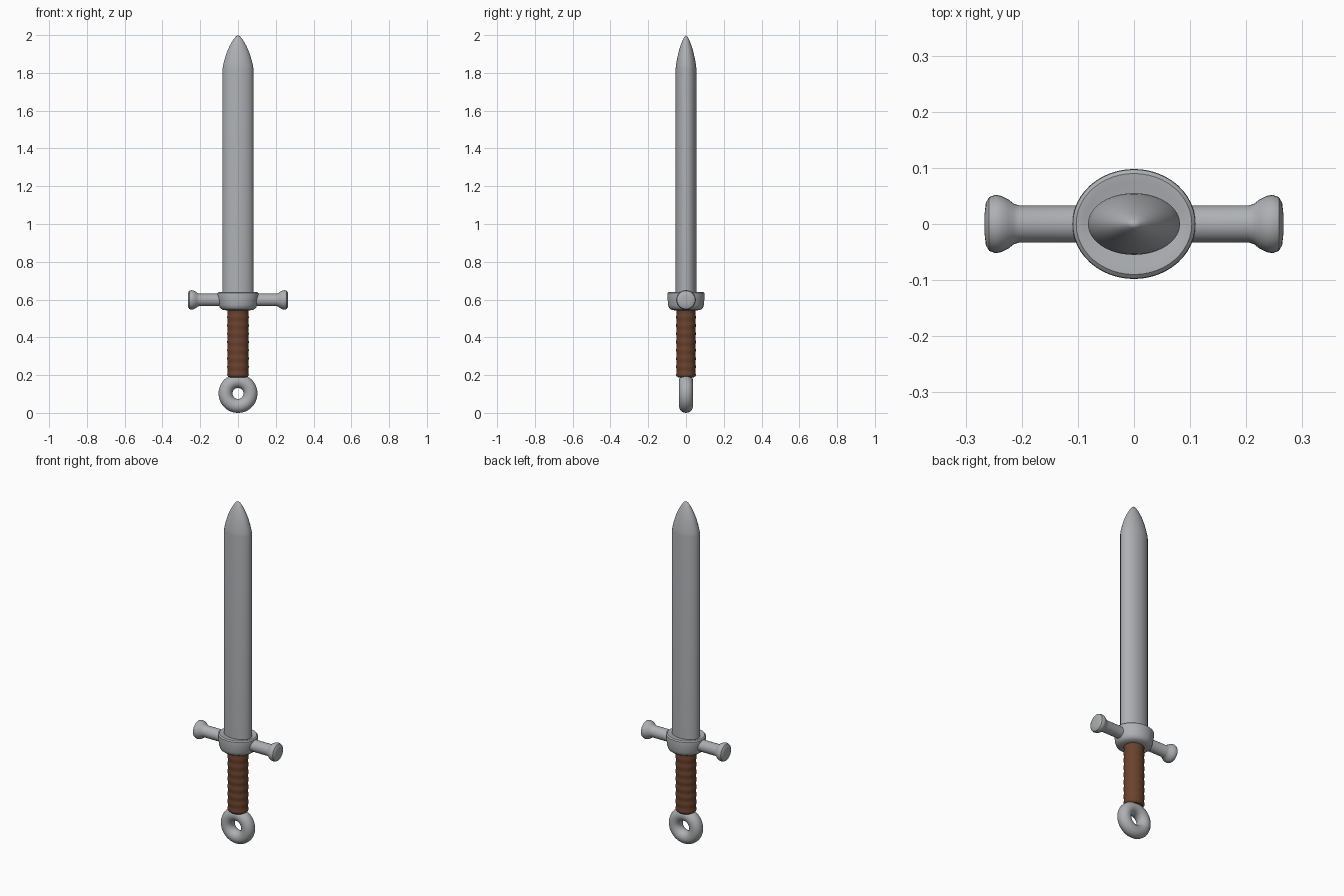
import bpy, bmesh, math
from mathutils import Matrix

if "Cube" in bpy.data.objects:
    bpy.data.objects.remove(bpy.data.objects["Cube"])


def material(name, rgb):
    m = bpy.data.materials.new(name)
    m.diffuse_color = (*rgb, 1)
    m.use_nodes = True
    m.node_tree.nodes["Principled BSDF"].inputs["Base Color"].default_value = m.diffuse_color
    return m


STEEL = material("grey steel", (0.42, 0.435, 0.455))
LEATHER = material("brown leather", (0.145, 0.055, 0.027))


def finish(obj, mat, angle=35):
    obj.data.materials.append(mat)
    bpy.ops.object.select_all(action='DESELECT')
    obj.select_set(True)
    bpy.context.view_layer.objects.active = obj
    bpy.ops.object.shade_smooth_by_angle(angle=math.radians(angle))


def lathe(name, profile, mat, n=48, matrix=None):
    """Loft ellipses (rx, ry, z) along z; zero radius closes to a point."""
    bm = bmesh.new()
    rings = []
    for rx, ry, z in profile:
        if rx == 0:
            rings.append([bm.verts.new((0, 0, z))])
        else:
            rings.append([bm.verts.new((rx * math.cos(2 * math.pi * i / n),
                                        ry * math.sin(2 * math.pi * i / n), z))
                          for i in range(n)])
    for a, b in zip(rings, rings[1:]):
        for i in range(n):
            j = (i + 1) % n
            if len(b) == 1:
                bm.faces.new((a[i], a[j], b[0]))
            else:
                bm.faces.new((a[i], a[j], b[j], b[i]))
    for ring in (rings[0], rings[-1]):
        if len(ring) > 1:
            bm.faces.new(ring)
    if matrix:
        bm.transform(matrix)
    bmesh.ops.recalc_face_normals(bm, faces=bm.faces)
    me = bpy.data.meshes.new(name)
    bm.to_mesh(me)
    bm.free()
    obj = bpy.data.objects.new(name, me)
    bpy.context.collection.objects.link(obj)
    finish(obj, mat)
    return obj


# Blade: oval bar with a curved point
blade = [(0.082, 0.055, 0.6), (0.082, 0.055, 1.82)]
for s, z in ((0.97, 1.838), (0.88, 1.868), (0.74, 1.905), (0.56, 1.94),
             (0.34, 1.972), (0.15, 1.992), (0, 2.0)):
    blade.append((0.082 * s, 0.055 * s, z))
lathe("blade", blade, STEEL)

# Oval collar in the middle of the guard
lathe("guard_collar", [(0.058, 0.055, 0.542), (0.082, 0.078, 0.546), (0.096, 0.09, 0.556),
                       (0.102, 0.095, 0.572), (0.106, 0.097, 0.6), (0.11, 0.098, 0.622),
                       (0.109, 0.097, 0.634), (0.103, 0.09, 0.64), (0.09, 0.075, 0.639),
                       (0.08, 0.053, 0.634)], STEEL)

# Guard arms with flared knobs
arm = [(0.033, 0.05), (0.033, 0.205), (0.036, 0.214), (0.044, 0.224), (0.050, 0.236),
       (0.052, 0.247), (0.048, 0.258), (0.038, 0.264), (0.02, 0.266), (0, 0.266)]
for side, label in ((1, "right"), (-1, "left")):
    mat = Matrix.Translation((0, 0, 0.598)) @ Matrix.Rotation(side * math.pi / 2, 4, 'Y')
    lathe("guard_arm_" + label, [(r, r, z) for r, z in arm], STEEL, 32, mat)

# Leather grip with slight wrapped ridges
grip = [(0.046, 0.042, 0.187), (0.054, 0.049, 0.194)]
steps = 64
for i in range(steps + 1):
    z = 0.2 + 0.35 * i / steps
    w = 0.0012 * math.cos(2 * math.pi * 8 * i / steps)
    grip.append((0.056 + w, 0.051 + w, z))
lathe("grip", grip, LEATHER, 40)

# Ring pommel
bpy.ops.mesh.primitive_torus_add(major_radius=0.066, minor_radius=0.037,
                                 major_segments=48, minor_segments=24,
                                 location=(0, 0, 0.103), rotation=(math.pi / 2, 0, 0))
ring = bpy.context.object
ring.name = "ring_pommel"
finish(ring, STEEL)
